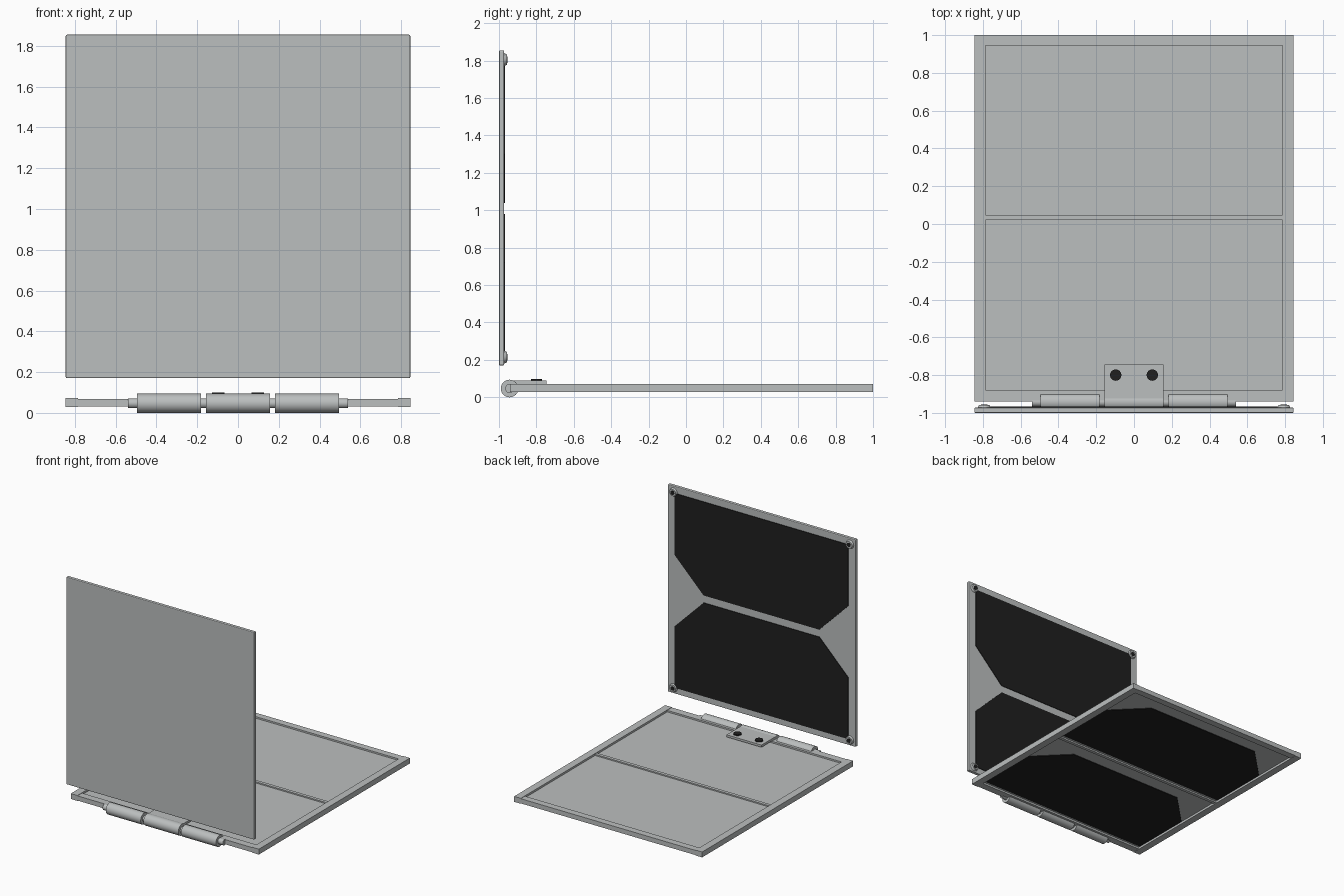
import bpy
import bmesh
from math import radians
from mathutils import Matrix, Vector

old = bpy.data.objects.get("Cube")
if old:
    bpy.data.objects.remove(old, do_unlink=True)


def material(name, colour):
    m = bpy.data.materials.new(name)
    m.use_nodes = True
    m.diffuse_color = colour
    m.node_tree.nodes["Principled BSDF"].inputs["Base Color"].default_value = colour
    return m


METAL = material("grey_metal", (0.50, 0.52, 0.52, 1))
BLACK = material("black", (0.014, 0.014, 0.014, 1))


def finish(name, bm, mat, bevel=0, smooth=False):
    bmesh.ops.recalc_face_normals(bm, faces=bm.faces)
    mesh = bpy.data.meshes.new(name)
    bm.to_mesh(mesh)
    bm.free()
    obj = bpy.data.objects.new(name, mesh)
    bpy.context.collection.objects.link(obj)
    mesh.materials.append(mat)
    if bevel:
        mod = obj.modifiers.new("soft_edges", "BEVEL")
        mod.width = bevel
        mod.segments = 2
    if smooth:
        bpy.ops.object.select_all(action="DESELECT")
        obj.select_set(True)
        bpy.context.view_layer.objects.active = obj
        bpy.ops.object.shade_smooth_by_angle(angle=radians(35))
    return obj


def box(name, x, y, z, mat=METAL, bevel=0):
    """Box from (low, high) ranges on each axis."""
    bm = bmesh.new()
    bmesh.ops.create_cube(bm, size=1)
    ranges = (x, y, z)
    for v in bm.verts:
        v.co = [(a + b) / 2 + c * (b - a) for c, (a, b) in zip(v.co, ranges)]
    return finish(name, bm, mat, bevel)


def cylinder(name, start, end, r1, r2=None, mat=METAL):
    start, end = Vector(start), Vector(end)
    axis = end - start
    turn = axis.to_track_quat("Z", "Y").to_matrix().to_4x4()
    bm = bmesh.new()
    bmesh.ops.create_cone(bm, cap_ends=True, segments=32, radius1=r1,
                          radius2=r1 if r2 is None else r2, depth=axis.length,
                          matrix=Matrix.Translation((start + end) / 2) @ turn)
    return finish(name, bm, mat, smooth=True)


def cell(name, place, chamfer_up=True):
    """Thin dark plate with two cut corners; place maps (u, v) to a point pair."""
    outline = [(-0.78, 0), (0.78, 0), (0.78, 0.5), (0.52, 0.76), (-0.52, 0.76), (-0.78, 0.5)]
    bm = bmesh.new()
    base, top = [], []
    for u, v in outline:
        a, b = place(u, v if chamfer_up else -v)
        base.append(bm.verts.new(a))
        top.append(bm.verts.new(b))
    bm.faces.new(base)
    bm.faces.new(top)
    n = len(outline)
    for i in range(n):
        j = (i + 1) % n
        bm.faces.new((base[i], base[j], top[j], top[i]))
    return finish(name, bm, BLACK)


# Upright panel with its two cells and corner fasteners
box("upright_panel", (-0.845, 0.845), (-1, -0.972), (0.17, 1.855), bevel=0.006)


def on_upright(z0):
    return lambda u, v: ((u, -0.974, z0 + v), (u, -0.967, z0 + v))


cell("upright_lower_cell", on_upright(0.22))
cell("upright_upper_cell", on_upright(1.80), False)
for sx, side in ((-1, "right"), (1, "left")):
    for z, level in ((0.215, "lower"), (1.805, "upper")):
        x = sx * 0.793
        cylinder(f"{level}_{side}_washer", (x, -0.975, z), (x, -0.958, z), 0.036, 0.028)
        cylinder(f"{level}_{side}_screw", (x, -0.965, z), (x, -0.955, z), 0.017, mat=BLACK)

# Flat panel: frame, recessed sheet and middle rib
for sx, side in ((-1, "right"), (1, "left")):
    box(f"{side}_rail", sorted((sx * 0.785, sx * 0.845)), (-0.94, 1), (0.028, 0.072))
box("front_rail", (-0.785, 0.785), (-0.94, -0.88), (0.031, 0.069))
box("back_rail", (-0.785, 0.785), (0.945, 1), (0.031, 0.069))
box("middle_rib", (-0.785, 0.785), (0.02, 0.047), (0.034, 0.066))
box("sheet", (-0.785, 0.785), (-0.88, 0.945), (0.046, 0.056))


# Cells on the underside of the sheet
def under_sheet(y0):
    return lambda u, v: ((u, y0 + v, 0.047), (u, y0 + v, 0.041))


cell("flat_front_cell", under_sheet(-0.86))
cell("flat_back_cell", under_sheet(0.07))

# Hinge: pin, three knuckles, leaf plate and its screws
AXIS_Y, AXIS_Z = -0.943, 0.047
cylinder("hinge_pin", (-0.54, AXIS_Y, AXIS_Z), (0.54, AXIS_Y, AXIS_Z), 0.024)
for name, a, b in (("right", -0.495, -0.182), ("middle", -0.157, 0.157), ("left", 0.182, 0.495)):
    cylinder(f"{name}_knuckle", (a, AXIS_Y, AXIS_Z), (b, AXIS_Y, AXIS_Z), 0.047)
box("hinge_leaf", (-0.157, 0.157), (AXIS_Y, -0.745), (0.072, 0.09))
for x, side in ((-0.097, "right"), (0.097, "left")):
    cylinder(f"{side}_leaf_screw", (x, -0.80, 0.085), (x, -0.80, 0.099), 0.03, mat=BLACK)
